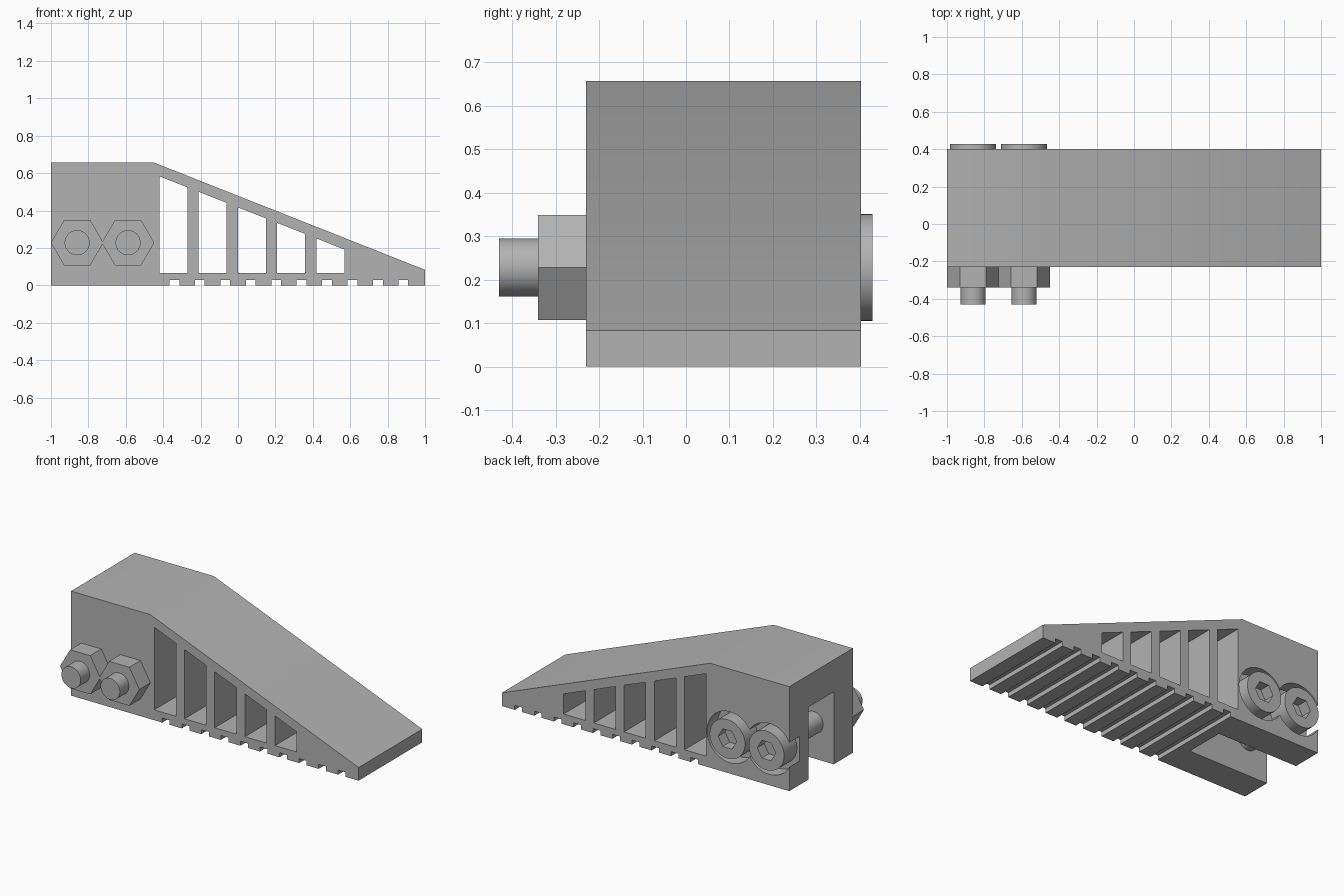
import bpy, math

if "Cube" in bpy.data.objects:
    bpy.data.objects.remove(bpy.data.objects["Cube"], do_unlink=True)

grey = bpy.data.materials.new("plain grey")
grey.use_nodes = True
tone = (0.45, 0.45, 0.45, 1)
grey.diffuse_color = tone
grey.node_tree.nodes["Principled BSDF"].inputs["Base Color"].default_value = tone


def prism(name, outline, y0, y1):
    """Extrude an x-z outline from y0 to y1."""
    n = len(outline)
    verts = [(x, y, z) for y in (y0, y1) for x, z in outline]
    faces = [tuple(range(n)), tuple(reversed(range(n, 2 * n)))]
    faces += [(i, i + n, (i + 1) % n + n, (i + 1) % n) for i in range(n)]
    mesh = bpy.data.meshes.new(name)
    mesh.from_pydata(verts, [], faces)
    mesh.materials.append(grey)
    obj = bpy.data.objects.new(name, mesh)
    bpy.context.collection.objects.link(obj)
    bpy.context.view_layer.objects.active = obj
    obj.select_set(True)
    bpy.ops.object.mode_set(mode='EDIT')
    bpy.ops.mesh.select_all(action='SELECT')
    bpy.ops.mesh.normals_make_consistent(inside=False)
    bpy.ops.object.mode_set(mode='OBJECT')
    obj.select_set(False)
    return obj


def ring(x, z, radius, sides):
    steps = [math.tau * i / sides for i in range(sides)]
    return [(x + radius * math.cos(a), z + radius * math.sin(a)) for a in steps]


def cut(obj, cutter):
    cutter.hide_render = True
    mod = obj.modifiers.new("cut", 'BOOLEAN')
    mod.operation, mod.solver, mod.object = 'DIFFERENCE', 'EXACT', cutter
    bpy.context.view_layer.objects.active = obj
    bpy.ops.object.modifier_apply(modifier=mod.name)
    bpy.data.objects.remove(cutter, do_unlink=True)


def smooth(obj):
    bpy.ops.object.select_all(action='DESELECT')
    obj.select_set(True)
    bpy.context.view_layer.objects.active = obj
    bpy.ops.object.shade_smooth_by_angle(angle=math.radians(25))
    obj.select_set(False)


bpy.ops.object.select_all(action='DESELECT')
FRONT, BACK = -0.23, 0.402
TOP, TIP, BEND = 0.657, 0.083, -0.45


def slope(x):
    return TOP - (x - BEND) * (TOP - TIP) / (1 - BEND)


# Wedge body with grip grooves along the sole
outline = [(-1, 0), (-1, TOP), (BEND, TOP), (1, TIP), (1, 0)]
for i in reversed(range(10)):
    a = -0.366 + 0.136 * i
    b = a + 0.052
    outline += [(b, 0), (b, 0.028), (a, 0.028), (a, 0)]
body = prism("wedge_body", outline, FRONT, BACK)

# Sloped windows through the sides
for i in range(5):
    a = -0.421 + 0.21 * i
    b = a + 0.15
    window = [(a, 0.065), (a, slope(a) - 0.062), (b, slope(b) - 0.062), (b, 0.065)]
    cut(body, prism("window_cutter", window, -1, 1))

# Clamping slot under the thick end
slot = [(-1.2, -0.2), (-1.2, 0.455), (-0.44, 0.455), (-0.44, -0.2)]
cut(body, prism("slot_cutter", slot, -0.04, 0.212))

# Bolts with nuts, and recesses for their heads
BOLT_Z = 0.228
for side, x in (("outer", -0.86), ("inner", -0.588)):
    cut(body, prism("recess_cutter", ring(x, BOLT_Z, 0.16, 48), 0.302, 0.6))
    head = prism(side + "_bolt_head", ring(x, BOLT_Z, 0.123, 48), 0.295, 0.429)
    cut(head, prism("socket_cutter", ring(x, BOLT_Z, 0.064, 6), 0.36, 0.6))
    smooth(head)
    smooth(prism(side + "_bolt_shank", ring(x, BOLT_Z, 0.067, 48), -0.43, 0.31))
    prism(side + "_nut", ring(x, BOLT_Z, 0.14, 6), -0.34, FRONT + 0.002)
smooth(body)
